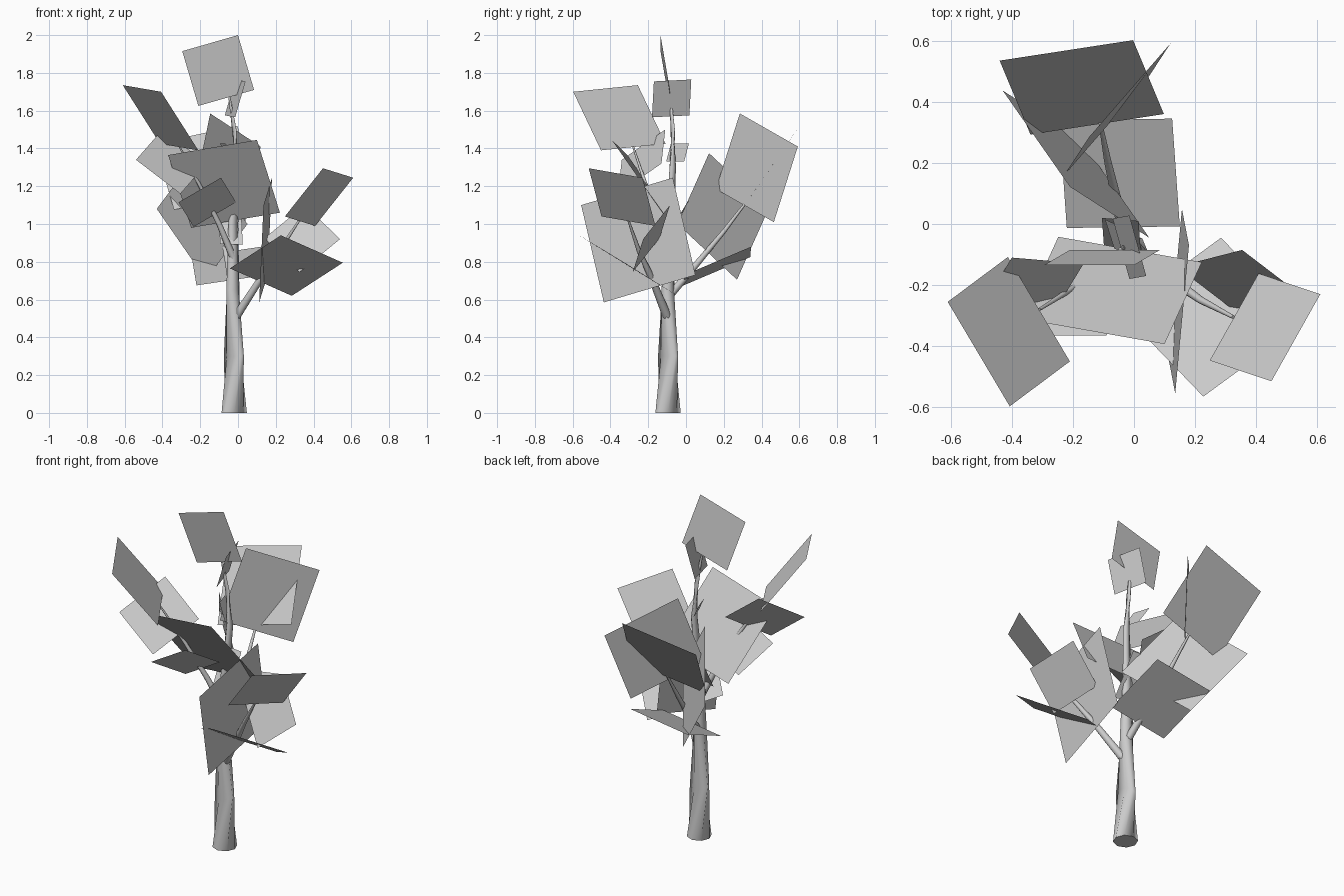
import bpy
import bmesh
from math import cos, sin, pi
from mathutils import Vector


def tube(name, path, sides=8):
    """Tapered limb through (x, y, z, radius) points."""
    bm = bmesh.new()
    rings = []
    pts = [Vector(p[:3]) for p in path]
    for i, p in enumerate(pts):
        d = pts[min(i + 1, len(pts) - 1)] - pts[max(i - 1, 0)]
        if i == 0 and p.z == 0:
            d = Vector((0, 0, 1))  # keep the foot flat on the ground
        q = d.to_track_quat('Z', 'Y')
        r = path[i][3]
        rings.append([bm.verts.new(p + q @ Vector((r * cos(2 * pi * k / sides),
                                                   r * sin(2 * pi * k / sides), 0)))
                      for k in range(sides)])
    for a, b in zip(rings, rings[1:]):
        for k in range(sides):
            n = (k + 1) % sides
            bm.faces.new((a[k], a[n], b[n], b[k])).smooth = True
    bm.faces.new(rings[0][::-1])
    bm.faces.new(rings[-1])
    me = bpy.data.meshes.new(name)
    bm.to_mesh(me)
    bm.free()
    bpy.context.collection.objects.link(bpy.data.objects.new(name, me))


def leaf(name, a, b, c):
    """Flat square leaf card from three consecutive corners."""
    a, b, c = Vector(a), Vector(b), Vector(c)
    me = bpy.data.meshes.new(name)
    me.from_pydata([a, b, c, a + c - b], [], [(0, 1, 2, 3)])
    bpy.context.collection.objects.link(bpy.data.objects.new(name, me))


# Trunk and three branches
tube("trunk", [(-.02, -.095, 0, .067), (-.022, -.095, .3, .053), (-.027, -.095, .65, .036),
               (-.025, -.085, 1.0, .026), (-.005, -.07, 1.3, .018), (-.02, -.07, 1.5, .012),
               (-.045, -.083, 1.67, .006)])
tube("branch_right", [(-.01, -.1, .51, .024), (.12, -.18, .71, .018), (.22, -.25, .86, .012),
                      (.325, -.305, 1.02, .006)])
tube("branch_back", [(-.025, -.08, .63, .022), (-.05, .05, .78, .017), (-.085, .2, .96, .012),
                     (-.11, .33, 1.13, .006)])
tube("branch_left", [(-.025, -.1, .82, .02), (-.1, -.15, 1.0, .015), (-.2, -.21, 1.2, .01),
                     (-.31, -.28, 1.41, .005)])

# Leaf cards
leaf("leaf_top", (0, -.135, 2.0), (.085, -.085, 1.71), (-.21, -.085, 1.625))
leaf("leaf_upper_small", (.04, -.17, 1.755), (-.015, -.18, 1.565), (-.07, .018, 1.575))
leaf("leaf_left_tip", (-.61, -.255, 1.735), (-.407, -.597, 1.70), (-.21, -.45, 1.39))
leaf("leaf_left_low", (-.54, -.34, 1.34), (-.40, -.11, 1.50), (-.165, -.13, 1.32))
leaf("leaf_right_tip", (.248, -.447, 1.04), (.45, -.515, 1.295), (.61, -.23, 1.245))
leaf("leaf_right_flat", (.227, -.565, .94), (.555, -.325, .795), (.285, -.045, .62))
leaf("leaf_right_upright", (.135, -.555, 1.10), (.18, -.07, 1.245), (.157, .05, .73))
leaf("leaf_right_inner", (.14, -.14, .925), (.354, -.085, 1.10), (.54, -.227, .92))
leaf("leaf_front_large", (-.37, -.31, 1.365), (.10, -.393, 1.445), (.222, -.125, 1.06))
leaf("leaf_front_small", (-.315, -.365, 1.115), (-.09, -.365, 1.245), (-.01, -.155, 1.115))
leaf("leaf_back_upright", (-.147, .285, 1.585), (.12, .592, 1.41), (.037, .465, 1.01))
leaf("leaf_back_tip", (-.44, .535, 1.425), (-.003, .602, 1.52), (.098, .36, 1.17))
leaf("leaf_back_left", (-.43, .437, 1.08), (-.17, .27, .705), (.05, -.045, 1.0))
leaf("leaf_back_low", (-.22, -.013, .675), (.15, -.008, .73), (.125, .345, .88))
leaf("leaf_trunk_upper", (-.095, .015, 1.425), (-.065, -.08, 1.425), (-.01, -.105, 1.33))
leaf("leaf_trunk_lower", (-.095, -.12, .895), (.025, -.13, .89), (.015, .01, 1.12))
